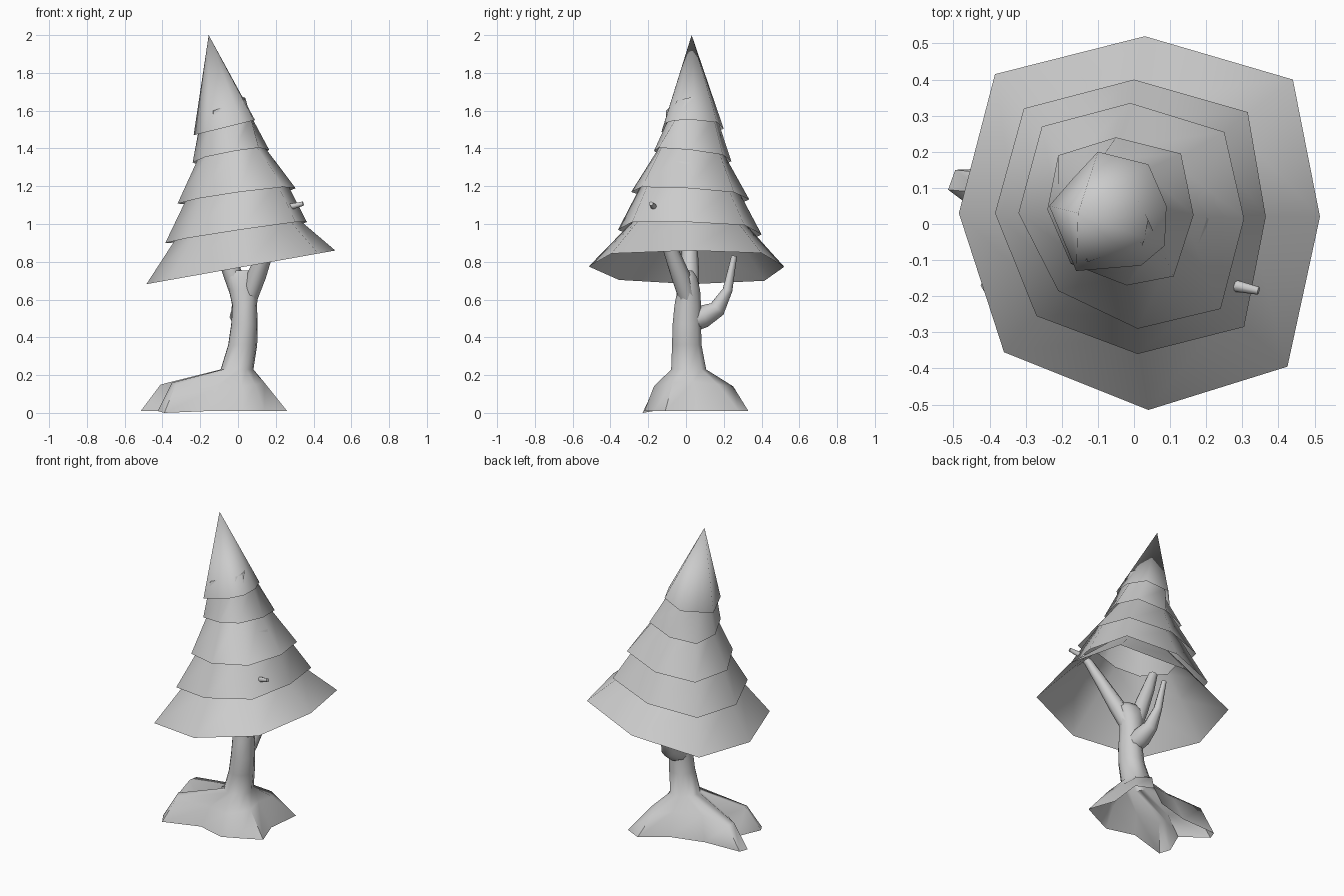
import bpy, math
from mathutils import Vector

if "Cube" in bpy.data.objects:
    bpy.data.objects.remove(bpy.data.objects["Cube"])


def make(name, verts, faces, angle=60):
    me = bpy.data.meshes.new(name)
    me.from_pydata([tuple(v) for v in verts], [], faces)
    me.update()
    ob = bpy.data.objects.new(name, me)
    bpy.context.collection.objects.link(ob)
    bpy.ops.object.select_all(action='DESELECT')
    ob.select_set(True)
    bpy.context.view_layer.objects.active = ob
    bpy.ops.object.shade_smooth_by_angle(angle=math.radians(angle))
    return ob


def loft(name, rings, apex=None, cap=False, angle=60):
    """Skin rings of equal point count, counter-clockwise from above."""
    n = len(rings[0])
    verts = [v for r in rings for v in r]
    faces = [(k * n + i, k * n + (i + 1) % n, (k + 1) * n + (i + 1) % n, (k + 1) * n + i)
             for k in range(len(rings) - 1) for i in range(n)]
    last = (len(rings) - 1) * n
    if apex:
        verts.append(apex)
        faces += [(last + i, last + (i + 1) % n, len(verts) - 1) for i in range(n)]
    elif cap:
        faces.append(tuple(range(last, last + n)))
    return make(name, verts, faces, angle)


def tube(name, path, n=8):
    """Tapered limb along (x, y, z, radius) points."""
    pts = [Vector(p[:3]) for p in path]
    rings = []
    for i, p in enumerate(pts):
        t = (pts[min(i + 1, len(pts) - 1)] - pts[max(i - 1, 0)]).normalized()
        u = Vector((0, 1, 0)).cross(t) if abs(t.y) < 0.9 else Vector((1, 0, 0))
        u = (u - t * u.dot(t)).normalized()
        v = t.cross(u)
        r = path[i][3]
        rings.append([p + u * r * math.cos(a) + v * r * math.sin(a)
                      for a in (2 * math.pi * k / n for k in range(n))])
    return loft(name, rings, cap=True)


# Foliage: each tier is (rim points, height at origin, tilt along x, tilt along y)
tiers = [
    ([(.515, .02), (.44, .4), (.03, .52), (-.385, .415), (-.485, .03),
      (-.36, -.355), (.04, -.515), (.425, -.395)], .768, .178, 0),
    ([(.365, .02), (.315, .31), (0, .4), (-.305, .32), (-.385, .03),
      (-.27, -.255), (.01, -.36), (.305, -.285)], .957, .147, -.03),
    ([(.305, .015), (.25, .255), (-.01, .335), (-.255, .27), (-.32, .03),
      (-.21, -.185), (.01, -.29), (.24, -.235)], 1.151, .128, -.06),
    ([(.165, .025), (.13, .195), (-.05, .24), (-.21, .19), (-.24, .04),
      (-.175, -.11), (-.02, -.17), (.11, -.145)], 1.369, .16, -.12),
    ([(.09, .05), (.04, .165), (-.1, .2), (-.17, .125), (-.235, .05),
      (-.16, -.13), (.02, -.115), (.085, -.06)], 1.528, .247, 0),
]


def ring_of(tier):
    pts, z0, tx, ty = tier
    return [Vector((x, y, z0 + tx * x + ty * y)) for x, y in pts]


for k, tier in enumerate(tiers):
    rim = ring_of(tier)
    if k == 4:
        loft("foliage_tip", [rim], apex=(-.155, .03, 2.0), angle=85)
        continue
    above = ring_of(tiers[k + 1])
    c = sum(above, Vector()) / 8
    # slope passes just inside the next rim, then runs on up within it
    tuck = [Vector((c.x + (p.x - c.x) * .86, c.y + (p.y - c.y) * .86, p.z + .02)) for p in above]
    top = [a.lerp(b, 1.6) for a, b in zip(rim, tuck)]
    loft(f"foliage_tier_{k + 1}", [rim, tuck, top], angle=75)

# Trunk: flared roots (foot x, y, then knee x, y, z) rising into a round stem
roots = [
    (.2, .06, .12, .04, .165), (.225, .28, .13, .17, .15), (.12, .33, .07, .25, .14),
    (-.03, .22, -.02, .16, .15), (-.25, .16, -.2, .12, .16), (-.495, .15, -.40, .14, .15),
    (-.515, .095, -.41, .085, .15), (-.36, -.02, -.28, -.02, .13), (-.425, -.17, -.35, -.12, .16),
    (-.39, -.23, -.33, -.16, .15), (-.15, -.17, -.12, -.12, .13), (.03, -.22, .02, -.17, .14),
    (.14, -.17, .09, -.12, .15), (.26, -.11, .14, -.07, .16),
]
angles = [5, 45, 75, 105, 135, 160, 178, 195, 212, 230, 255, 280, 305, 335]
stem = [(-.005, .015, .23, .087, .095), (.025, .005, .36, .077, .08),
        (.034, .005, .47, .07, .077), (.035, .01, .57, .066, .072),
        (.03, .015, .65, .078, .062), (.025, .01, .72, .09, .05), (.025, .005, .755, .07, .03)]
trunk = [[(r[0], r[1], 0 if i == 9 else .01) for i, r in enumerate(roots)],
         [r[2:] for r in roots]]
for x, y, z, rx, ry in stem:
    trunk.append([(x + rx * math.cos(math.radians(a)), y + ry * math.sin(math.radians(a)), z)
                  for a in angles])
loft("trunk", trunk, cap=True)

# Branches
tube("right_branch", [(.055, .01, .6, .045), (.1, -.03, .73, .05), (.165, -.095, .9, .037),
                      (.225, -.15, 1.045, .026), (.265, -.168, 1.088, .018), (.345, -.185, 1.108, .011)])
tube("left_branch", [(.015, .02, .6, .045), (-.03, .02, .74, .05),
                     (-.09, .02, .9, .04), (-.13, .02, 1.02, .028)])
tube("back_branch", [(.03, .01, .48, .06), (.015, .09, .51, .06), (.01, .165, .55, .045),
                     (0, .22, .65, .026), (-.02, .255, .83, .015)])
